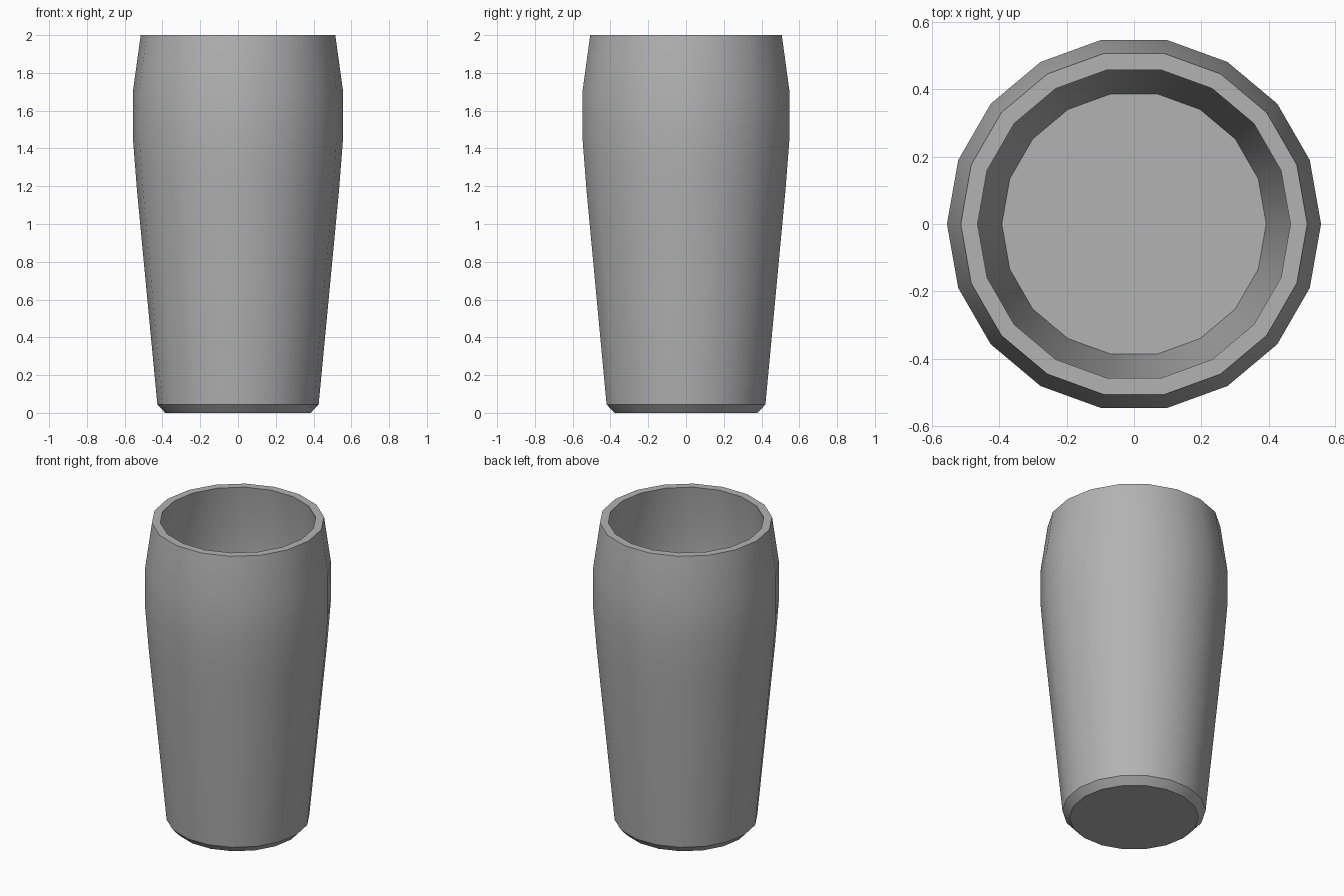
import bpy, bmesh
from math import cos, sin, pi, radians

if "Cube" in bpy.data.objects:
    bpy.data.objects.remove(bpy.data.objects["Cube"])

SIDES = 18

# Cross-section (radius, height): outer base to rim, then down the inside to the thick floor
profile = [
    (0.385, 0.0), (0.427, 0.045), (0.535, 1.18), (0.556, 1.45),
    (0.556, 1.705), (0.515, 2.0),
    (0.465, 2.0), (0.506, 1.70), (0.506, 1.45), (0.485, 1.18),
    (0.393, 0.21),
]

# Turned tumbler body, open at the top
bm = bmesh.new()
rings = [[bm.verts.new((r * cos(2 * pi * i / SIDES), r * sin(2 * pi * i / SIDES), z))
          for i in range(SIDES)] for r, z in profile]
for low, high in zip(rings, rings[1:]):
    for i in range(SIDES):
        j = (i + 1) % SIDES
        bm.faces.new((low[i], low[j], high[j], high[i]))

# Underside and inner floor
bm.faces.new(rings[0][::-1])
bm.faces.new(rings[-1])
bmesh.ops.recalc_face_normals(bm, faces=bm.faces[:])

mesh = bpy.data.meshes.new("tumbler")
bm.to_mesh(mesh)
bm.free()
tumbler = bpy.data.objects.new("tumbler", mesh)
bpy.context.collection.objects.link(tumbler)

# Darker grey surface
grey = bpy.data.materials.new("dark_grey")
grey.diffuse_color = (0.45, 0.45, 0.45, 1.0)
grey.use_nodes = True
grey.node_tree.nodes["Principled BSDF"].inputs["Base Color"].default_value = grey.diffuse_color
mesh.materials.append(grey)

# Smooth sides with crisp rim and base edges
bpy.context.view_layer.objects.active = tumbler
tumbler.select_set(True)
bpy.ops.object.shade_smooth_by_angle(angle=radians(30))
